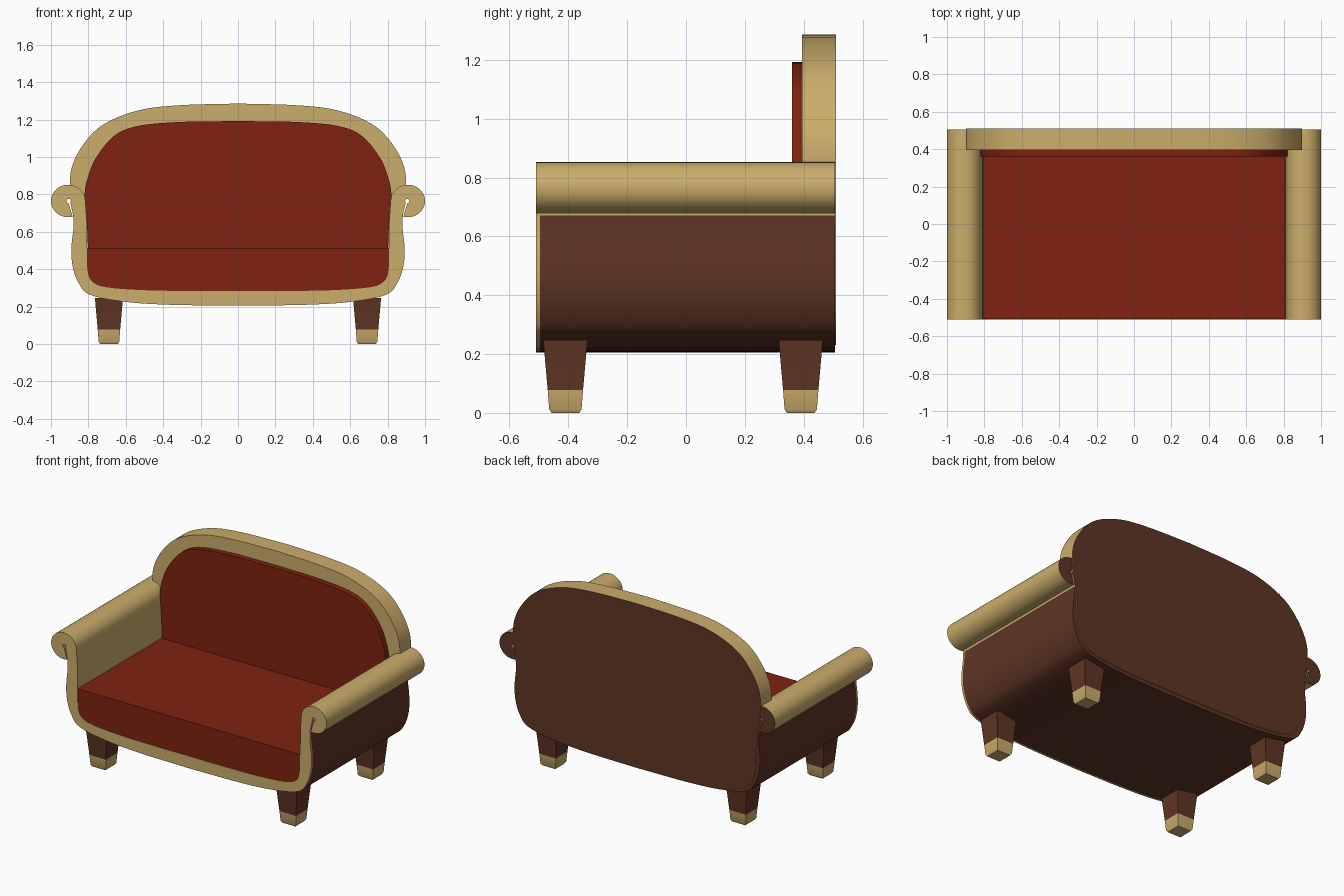
import bpy, bmesh, math
from mathutils import Vector

if "Cube" in bpy.data.objects:
    bpy.data.objects.remove(bpy.data.objects["Cube"])


def material(name, rgb):
    m = bpy.data.materials.new(name)
    m.diffuse_color = (*rgb, 1)
    m.use_nodes = True
    m.node_tree.nodes["Principled BSDF"].inputs["Base Color"].default_value = m.diffuse_color
    return m


GOLD = material("gold trim", (0.60, 0.42, 0.15))
BROWN = material("brown leather", (0.115, 0.035, 0.018))
RED = material("red upholstery", (0.21, 0.016, 0.005))


def smooth(pts, steps=5):
    """Catmull-Rom curve through the points."""
    p = [Vector(q) for q in pts]
    p = [2 * p[0] - p[1]] + p + [2 * p[-1] - p[-2]]
    out = []
    for a, b, c, d in zip(p, p[1:], p[2:], p[3:]):
        for k in range(steps):
            t = k / steps
            out.append(0.5 * (2 * b + (c - a) * t + (2 * a - 5 * b + 4 * c - d) * t * t
                              + (3 * b - a - 3 * c + d) * t ** 3))
    return [tuple(v) for v in out] + [tuple(pts[-1])]


def mirrored(half):
    """Close a right-hand half outline that starts and ends on x = 0."""
    return half + [(-x, z) for x, z in reversed(half[1:-1])]


def finish(name, bm, mats, rule=None):
    bmesh.ops.recalc_face_normals(bm, faces=bm.faces)
    for f in bm.faces:
        f.material_index = rule(f.calc_center_median(), f.normal) if rule else 0
    me = bpy.data.meshes.new(name)
    bm.to_mesh(me)
    bm.free()
    for m in mats:
        me.materials.append(m)
    ob = bpy.data.objects.new(name, me)
    bpy.context.collection.objects.link(ob)
    bpy.ops.object.select_all(action='DESELECT')
    ob.select_set(True)
    bpy.context.view_layer.objects.active = ob
    bpy.ops.object.shade_smooth_by_angle(angle=math.radians(35))
    return ob


def extrude_y(name, outline, ys, mats, rule=None):
    """Extrude an x-z outline through the given y stations."""
    bm = bmesh.new()
    rows = [[bm.verts.new((x, y, z)) for x, z in outline] for y in ys]
    n = len(outline)
    for a, b in zip(rows, rows[1:]):
        for i in range(n):
            j = (i + 1) % n
            bm.faces.new((a[i], a[j], b[j], b[i]))
    bm.faces.new(rows[0])
    bm.faces.new(rows[-1][::-1])
    return finish(name, bm, mats, rule)


# Frame: U-shaped shell whose arms roll outward into scrolls
outer = smooth([(0, .205), (.36, .21), (.605, .226), (.79, .263), (.853, .328),
                (.885, .42), (.89, .52), (.88, .62), (.88, .683)])
inner = smooth([(.81, .68), (.808, .5), (.803, .385), (.775, .33), (.70, .303),
                (.5, .288), (.25, .284), (0, .284)])
hole = [(.905 + .012 * math.cos(math.radians(a)), .765 + .012 * math.sin(math.radians(a)))
        for a in range(225, -91, -45)]
scroll = [(.908 + .092 * math.cos(math.radians(a)), .765 + .087 * math.sin(math.radians(a)))
          for a in range(-105, 181, 11)]
frame_rule = lambda c, n: int(n.y > .5 or (abs(n.y) < .5 and c.y > -.49 and c.z < .675
                                           and (c.x * n.x > .001 or n.z < -.3)))
extrude_y("arm_and_base_frame", mirrored(outer + hole + scroll + inner),
          (-.51, -.497, .506), (GOLD, BROWN), frame_rule)

# Seat block filling the frame
seat_half = [(0, .51), (.809, .51)] + inner[5:]
extrude_y("seat", mirrored(seat_half), (-.508, .42), (RED,))

# Backrest: gold surround with a brown rear
back_half = smooth([(0, .23), (.5, .238), (.74, .27), (.82, .32), (.86, .42), (.87, .6),
                    (.896, .8), (.89, .94), (.825, 1.07), (.715, 1.177), (.53, 1.25),
                    (.31, 1.277), (0, 1.286)])
extrude_y("backrest", mirrored(back_half), (.395, .51), (GOLD, BROWN),
          lambda c, n: int(n.y > .5))

# Back cushion
cushion_half = [(0, .45)] + smooth([(.80, .45), (.808, .65), (.82, .8), (.80, .9), (.757, 1.0),
                                    (.66, 1.115), (.53, 1.167), (.3, 1.188), (0, 1.192)])
extrude_y("back_cushion", mirrored(cushion_half), (.36, .40), (RED,))

# Tapered square legs with gold feet
for side, sx in (("left", -.69), ("right", .69)):
    for place, sy in (("front", -.41), ("back", .39)):
        bm = bmesh.new()
        rings = [[bm.verts.new((sx + u * r, sy + v * r, z))
                  for u, v in ((-1, -1), (1, -1), (1, 1), (-1, 1))]
                 for r, z in ((.047, 0), (.055, .012), (.060, .077), (.075, .247))]
        for a, b in zip(rings, rings[1:]):
            for i in range(4):
                bm.faces.new((a[i], a[(i + 1) % 4], b[(i + 1) % 4], b[i]))
        bm.faces.new(rings[0][::-1])
        bm.faces.new(rings[-1])
        finish(f"{place}_{side}_leg", bm, (GOLD, BROWN), lambda c, n: int(c.z > .08))
